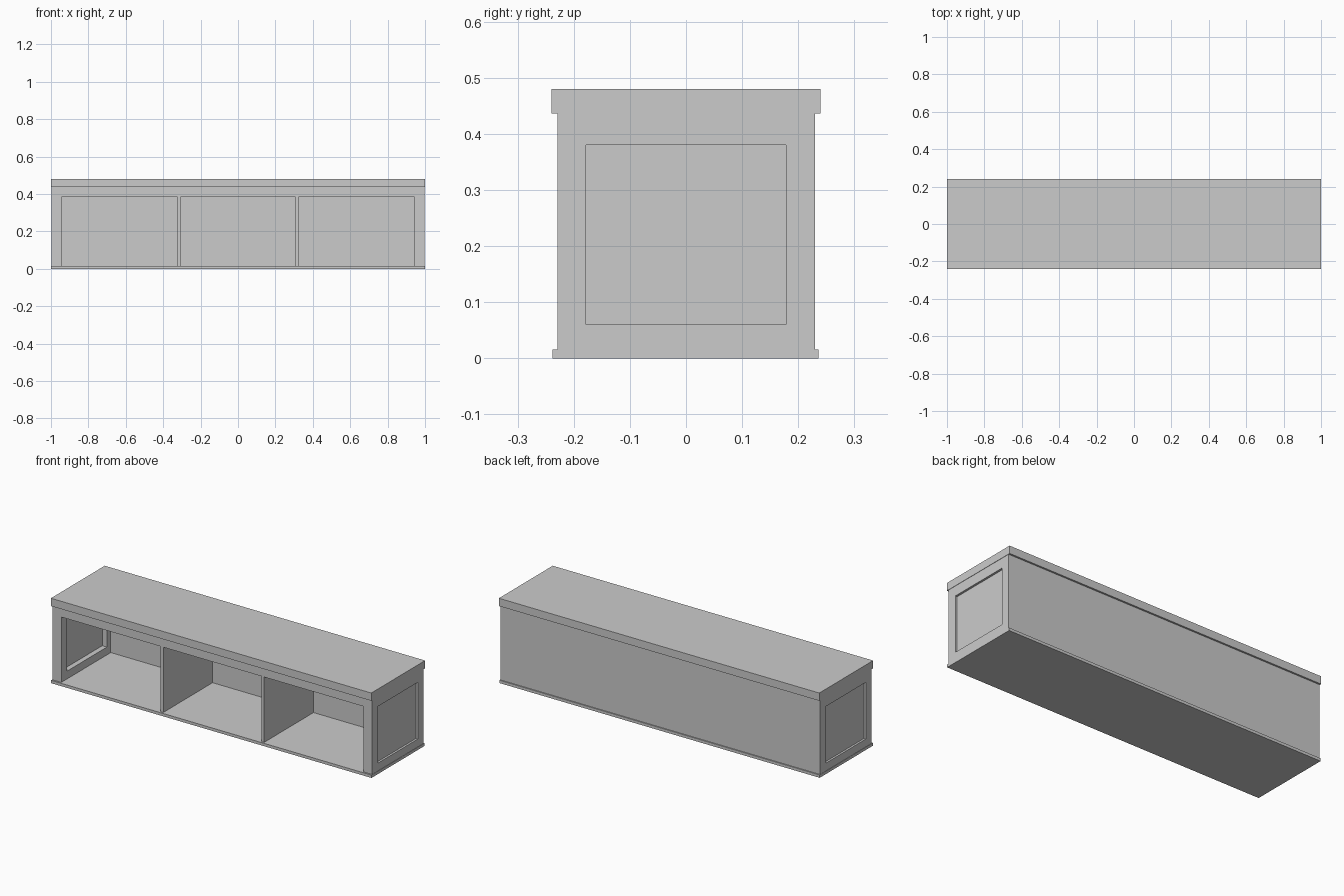
import bpy
import bmesh

if "Cube" in bpy.data.objects:
    bpy.data.objects.remove(bpy.data.objects["Cube"])


def box(name, x, y, z):
    """Axis-aligned box from (min, max) ranges."""
    bm = bmesh.new()
    bmesh.ops.create_cube(bm, size=1)
    for v in bm.verts:
        v.co = [r[0] if c < 0 else r[1] for c, r in zip(v.co, (x, y, z))]
    mesh = bpy.data.meshes.new(name)
    bm.to_mesh(mesh)
    bm.free()
    obj = bpy.data.objects.new(name, mesh)
    bpy.context.collection.objects.link(obj)
    return obj


FLOOR, UNDER_TOP = 0.016, 0.436
OUT, INNER = 0.998, 0.943        # outer and inner faces of the end frames
FRONT, BACK = -0.229, 0.227
BODY_Z = (FLOOR, UNDER_TOP)

# Top slab and floor board
box("top", (-1, 1), (-0.24, 0.24), (UNDER_TOP, 0.48))
box("base", (-1, 1), (-0.238, 0.236), (0, FLOOR))

# Full-width back and front rail below the top
box("back_panel", (-OUT, OUT), (0.212, 0.23), BODY_Z)
box("front_rail", (-INNER, INNER), (FRONT, FRONT + 0.022), (0.385, UNDER_TOP))

# Framed ends with a recessed panel, and the two dividers
for side, s in (("left", -1), ("right", 1)):
    def span(a, b):
        return tuple(sorted((s * a, s * b)))

    frame = span(INNER, OUT)
    box(side + "_front_stile", frame, (FRONT, -0.178), BODY_Z)
    box(side + "_back_stile", frame, (0.178, BACK), BODY_Z)
    box(side + "_bottom_rail", frame, (-0.178, 0.178), (FLOOR, 0.06))
    box(side + "_top_rail", frame, (-0.178, 0.178), (0.38, UNDER_TOP))
    box(side + "_end_panel", span(0.972, 0.986), (-0.178, 0.178), (0.06, 0.38))
    box(side + "_divider", span(0.307, 0.323), (FRONT + 0.001, 0.212), BODY_Z)
